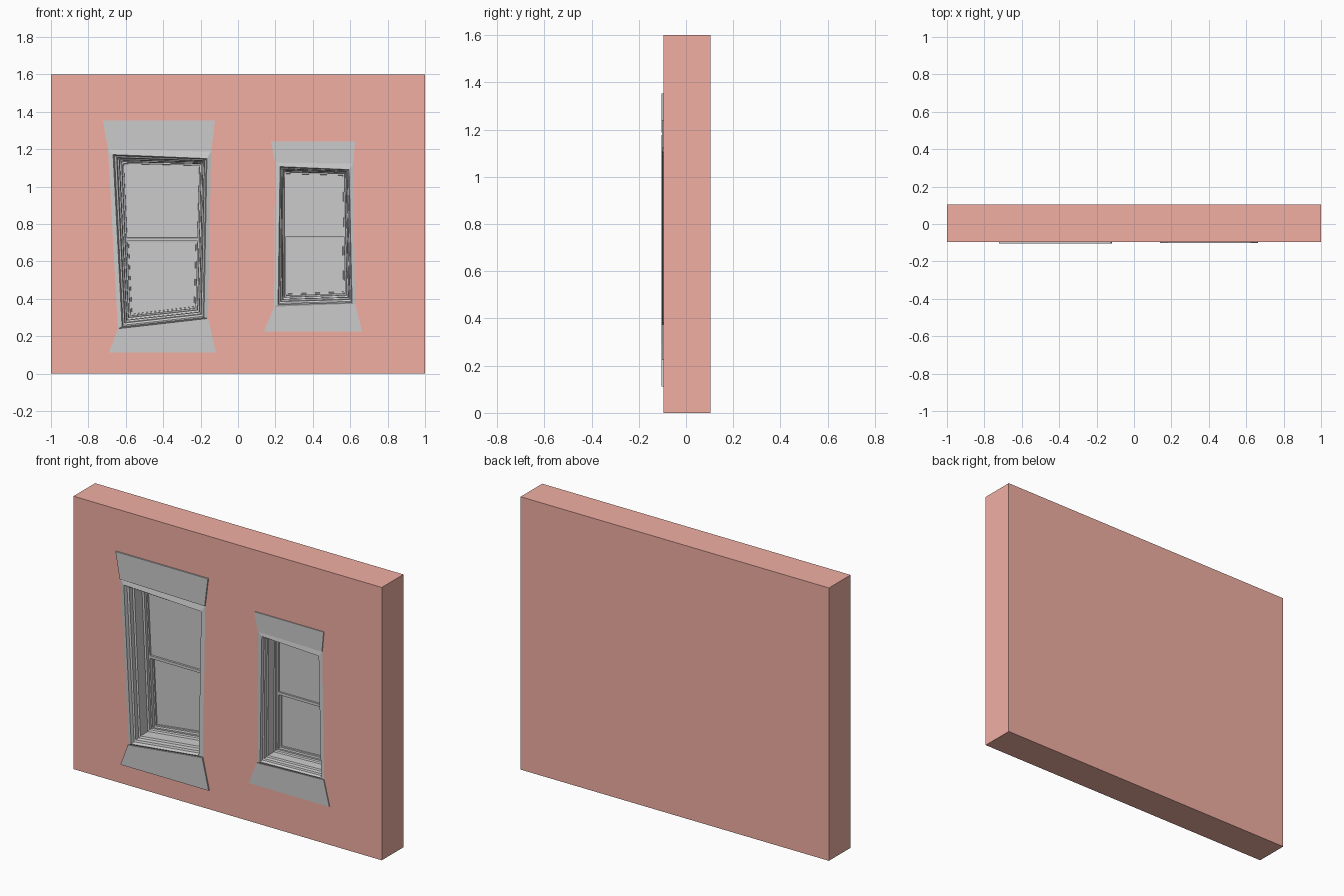
import bpy
import bmesh

if "Cube" in bpy.data.objects:
    bpy.data.objects.remove(bpy.data.objects["Cube"])

WALL_FRONT, WALL_BACK = -0.096, 0.104


def make_object(name, bm):
    mesh = bpy.data.meshes.new(name)
    bm.to_mesh(mesh)
    bm.free()
    obj = bpy.data.objects.new(name, mesh)
    bpy.context.collection.objects.link(obj)
    return obj


# Quads run top-left, top-right, bottom-right, bottom-left as (x, z)
def blend(a, b, t):
    return [(p[0] + (q[0] - p[0]) * t, p[1] + (q[1] - p[1]) * t) for p, q in zip(a, b)]


def shrink(q, d):
    signs = [(1, -1), (-1, -1), (-1, 1), (1, 1)]
    return [(p[0] + s[0] * d, p[1] + s[1] * d) for p, s in zip(q, signs)]


def side_point(top, bottom, z):
    t = (top[1] - z) / (top[1] - bottom[1])
    return (top[0] + (bottom[0] - top[0]) * t, z)


def add_loft(bm, rings, cap=False):
    loops = [[bm.verts.new((x, y, z)) for x, z in q] for q, y in rings]
    for a, b in zip(loops, loops[1:]):
        for i in range(4):
            j = (i + 1) % 4
            bm.faces.new((a[i], b[i], b[j], a[j]))
    if cap:
        bm.faces.new(loops[-1][::-1])


def prism(name, q, y0, y1):
    bm = bmesh.new()
    front = [bm.verts.new((x, y0, z)) for x, z in q]
    back = [bm.verts.new((x, y1, z)) for x, z in q]
    bm.faces.new(front[::-1])
    bm.faces.new(back)
    for i in range(4):
        j = (i + 1) % 4
        bm.faces.new((front[i], front[j], back[j], back[i]))
    bmesh.ops.recalc_face_normals(bm, faces=bm.faces)
    return make_object(name, bm)


def window(side, casing, opening, glass, lintel_top, sill_bottom, rail_z, front, depth):
    def y(d):
        return front + d * depth

    # stepped casing and reveal
    profile = [(0.0, 0.0), (0.12, 0.018), (0.3, 0.022), (0.36, 0.045), (0.52, 0.05),
               (0.56, 0.115), (0.72, 0.12), (0.76, 0.135)]
    bm = bmesh.new()
    add_loft(bm, [(casing, WALL_FRONT - 0.001)] +
             [(blend(opening, glass, t), y(d)) for t, d in profile])
    make_object(side + "_window_frame", bm)

    # upper and lower sashes with their panes
    tl, tr, br, bl = blend(opening, glass, 0.76)
    ml, mr = side_point(tl, bl, rail_z + 0.008), side_point(tr, br, rail_z + 0.008)
    upper, lower = [tl, tr, mr, ml], [ml, mr, br, bl]
    bm = bmesh.new()
    add_loft(bm, [(upper, y(0.135)), (shrink(upper, 0.008), y(0.135)),
                  (shrink(upper, 0.009), y(0.145))], True)
    make_object(side + "_upper_sash", bm)
    bm = bmesh.new()
    add_loft(bm, [(lower, y(0.135)), (shrink(lower, 0.008), y(0.135)),
                  (shrink(lower, 0.009), y(0.155)), (shrink(lower, 0.016), y(0.156)),
                  (shrink(lower, 0.017), y(0.164))], True)
    make_object(side + "_lower_sash", bm)

    # flared lintel and sill slabs
    prism(side + "_lintel", lintel_top + [casing[1], casing[0]], front, WALL_FRONT + 0.004)
    prism(side + "_sill", [casing[3], casing[2]] + sill_bottom, front, WALL_FRONT + 0.004)

    # hole in the wall behind the casing
    cutter = prism(side + "_cutter", shrink(blend(casing, opening, 0.8), 0), -0.2, 0.085)
    cutter.hide_render = True
    mod = wall.modifiers.new("opening", "BOOLEAN")
    mod.operation = "DIFFERENCE"
    mod.solver = "EXACT"
    mod.object = cutter
    bpy.context.view_layer.objects.active = wall
    bpy.ops.object.modifier_apply(modifier=mod.name)
    bpy.data.objects.remove(cutter)


# brick-coloured wall
wall = prism("wall", [(-1, 1.6), (1, 1.6), (1, 0), (-1, 0)], WALL_FRONT, WALL_BACK)
brick = bpy.data.materials.new("brick_red")
brick.diffuse_color = (0.88, 0.43, 0.37, 1)
brick.use_nodes = True
brick.node_tree.nodes["Principled BSDF"].inputs["Base Color"].default_value = brick.diffuse_color
wall.data.materials.append(brick)

window("left",
       [(-0.695, 1.198), (-0.144, 1.187), (-0.16, 0.295), (-0.642, 0.24)],
       [(-0.668, 1.171), (-0.166, 1.15), (-0.182, 0.30), (-0.62, 0.251)],
       [(-0.604, 1.118), (-0.208, 1.112), (-0.23, 0.355), (-0.572, 0.318)],
       [(-0.722, 1.353), (-0.123, 1.353)], [(-0.118, 0.112), (-0.69, 0.112)],
       0.71, -0.104, 1.0)

window("right",
       [(0.198, 1.128), (0.615, 1.122), (0.626, 0.374), (0.193, 0.358)],
       [(0.225, 1.107), (0.594, 1.091), (0.61, 0.38), (0.214, 0.369)],
       [(0.256, 1.068), (0.561, 1.062), (0.572, 0.434), (0.259, 0.423)],
       [(0.176, 1.24), (0.626, 1.24)], [(0.663, 0.225), (0.139, 0.225)],
       0.733, -0.101, 0.8)
